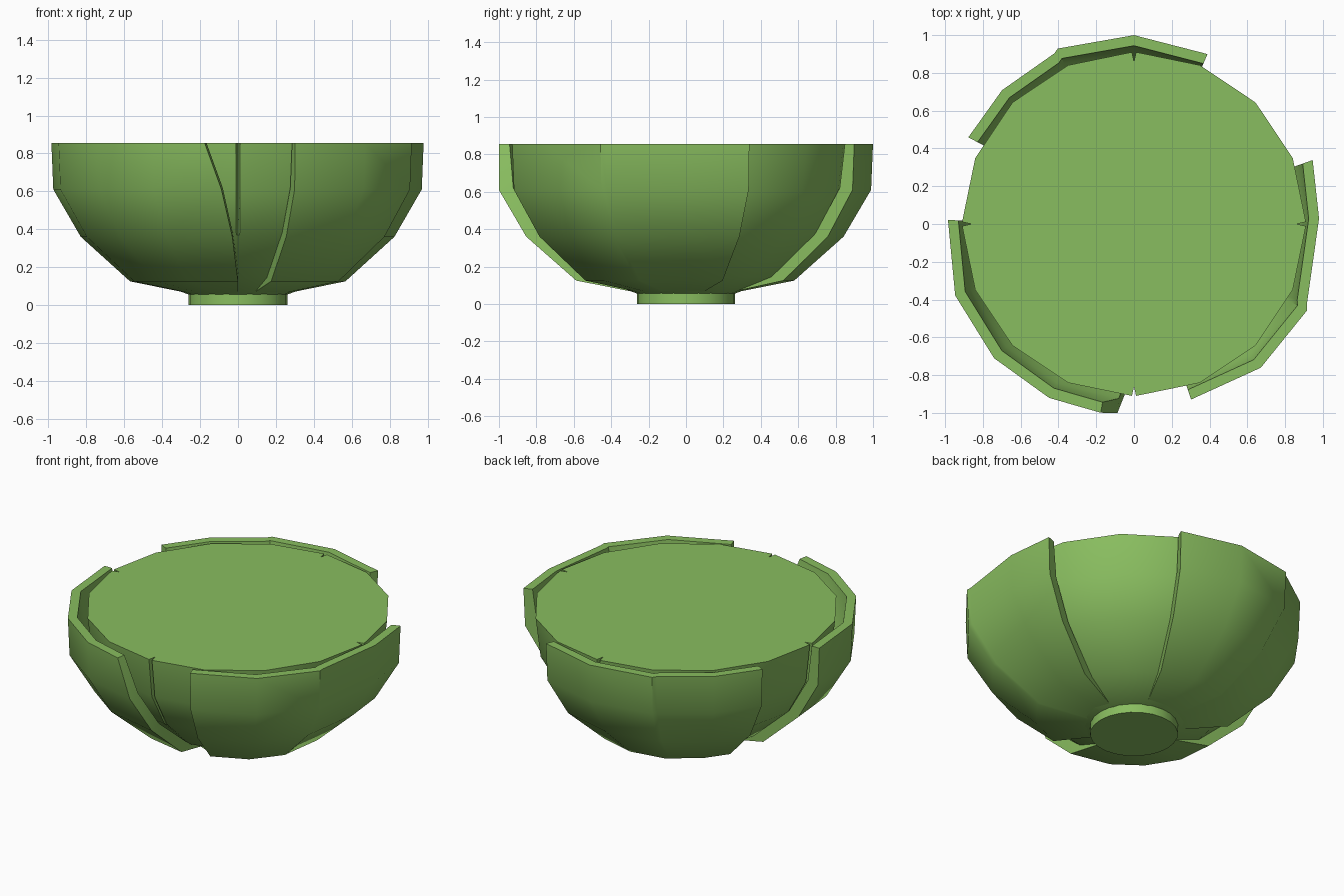
import bpy, bmesh, math

if "Cube" in bpy.data.objects:
    bpy.data.objects.remove(bpy.data.objects["Cube"])

green = bpy.data.materials.new("leaf green")
green.diffuse_color = (0.25, 0.51, 0.115, 1)
green.use_nodes = True
green.node_tree.nodes["Principled BSDF"].inputs["Base Color"].default_value = green.diffuse_color


def finish(name, bm, angle):
    bmesh.ops.recalc_face_normals(bm, faces=bm.faces[:])
    me = bpy.data.meshes.new(name)
    bm.to_mesh(me)
    bm.free()
    me.materials.append(green)
    ob = bpy.data.objects.new(name, me)
    bpy.context.collection.objects.link(ob)
    bpy.ops.object.select_all(action='DESELECT')
    ob.select_set(True)
    bpy.context.view_layer.objects.active = ob
    bpy.ops.object.shade_smooth_by_angle(angle=math.radians(angle))


def polar(r, deg, z):
    a = math.radians(deg)
    return (r * math.cos(a), r * math.sin(a), z)


def loft(bm, rings, closed):
    # Bridges equal-length rows of vertices
    n = len(rings[0])
    for a, b in zip(rings, rings[1:]):
        for i in range(n if closed else n - 1):
            j = (i + 1) % n
            bm.faces.new((a[i], a[j], b[j], b[i]))


# Solid 16-sided heart with four thin slits at the quarters
bm = bmesh.new()
rings = []
for r, z, slit in [(0.22, 0.04, 0), (0.50, 0.145, 0), (0.75, 0.37, 0.004),
                   (0.88, 0.60, 0.04), (0.91, 0.855, 0.05)]:
    ring = []
    for k in range(16):
        a = k * 22.5
        if k % 4 == 0:
            pts = [(r, a - 0.7), (r - slit, a), (r, a + 0.7)]
        else:
            pts = [(r, a)]
        ring += [bm.verts.new(polar(q, d, z)) for q, d in pts]
    rings.append(ring)
loft(bm, rings, True)
bm.faces.new(rings[0])
bm.faces.new(rings[-1])
finish("bowl_core", bm, 40)

# Round foot
bm = bmesh.new()
rings = [[bm.verts.new(polar(0.262, k * 15, z)) for k in range(24)] for z in (0, 0.085)]
loft(bm, rings, True)
bm.faces.new(rings[0])
bm.faces.new(rings[1])
finish("foot", bm, 40)

# Outer leaves: thick shells following the core
OUTER = [(0.25, 0.06), (0.57, 0.125), (0.83, 0.36), (0.975, 0.61), (0.985, 0.855)]
INNER = [(0.25, 0.10), (0.51, 0.165), (0.76, 0.38), (0.90, 0.62), (0.93, 0.855)]


def leaf(name, stations, end_twist=(0, 0, 0, 0, 0)):
    # stations: (angle, radius scale); end_twist swings the last station by level
    bm = bmesh.new()
    cols = []
    last = len(stations) - 1
    for i, (a, s) in enumerate(stations):
        col = []
        levels = list(zip(OUTER, end_twist)) + list(zip(INNER, end_twist))[::-1]
        for (r, z), t in levels:
            col.append(bm.verts.new(polar(r * s, a + (t if i == last else 0), z)))
        cols.append(col)
    loft(bm, cols, True)
    # end caps as strips between outer and inner profile
    for c in (cols[0], cols[-1]):
        for k in range(4):
            bm.faces.new((c[k], c[k + 1], c[8 - k], c[9 - k]))
    finish(name, bm, 40)


leaf("back_leaf", [(152.4, 1.005), (134.6, 1.01), (115, 1.012), (113.5, 1.028),
                   (90, 1.015), (66.6, 0.995)])
leaf("right_leaf", [(19.7, 1.02), (1.7, 0.995), (-25.0, 1.025), (-26.5, 1.04),
                    (-48.6, 1.03), (-72, 0.992)])
leaf("left_leaf", [(178.8, 1.0), (201.8, 1.035), (223.8, 1.042), (244, 1.04),
                   (260, 1.03)], (10, 10, 8, 5, 0))
